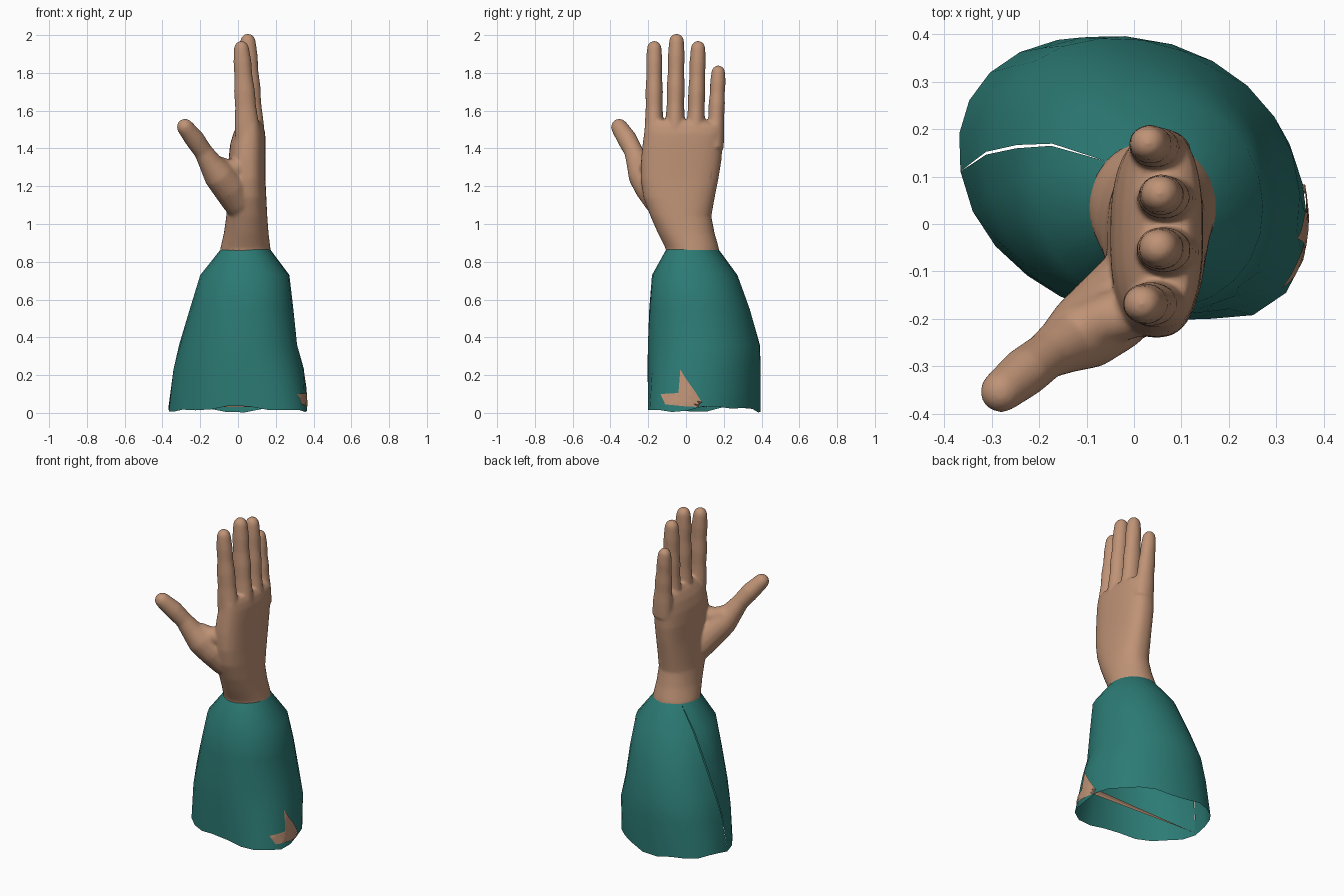
import bpy, bmesh, math
from mathutils import Vector

if "Cube" in bpy.data.objects:
    bpy.data.objects.remove(bpy.data.objects["Cube"])


def material(name, rgb):
    m = bpy.data.materials.new(name)
    m.diffuse_color = (*rgb, 1)
    m.use_nodes = True
    m.node_tree.nodes["Principled BSDF"].inputs["Base Color"].default_value = m.diffuse_color
    return m


skin = material("skin", (0.52, 0.29, 0.18))
cloth = material("cloth", (0.025, 0.195, 0.175))


def make_object(name, bm, mat):
    me = bpy.data.meshes.new(name)
    bm.to_mesh(me)
    bm.free()
    me.materials.append(mat)
    ob = bpy.data.objects.new(name, me)
    bpy.context.collection.objects.link(ob)
    return ob


def smooth(ob, angle):
    bpy.ops.object.select_all(action='DESELECT')
    ob.select_set(True)
    bpy.context.view_layer.objects.active = ob
    bpy.ops.object.shade_smooth_by_angle(angle=math.radians(angle))


def superpow(v, n):
    return math.copysign(abs(v) ** (2 / n), v)


def skin_rings(bm, rings, closed=True, caps=True):
    rows = [[bm.verts.new(p) for p in ring] for ring in rings]
    n = len(rows[0])
    for a, b in zip(rows, rows[1:]):
        for i in range(n if closed else n - 1):
            j = (i + 1) % n
            bm.faces.new((a[i], a[j], b[j], b[i]))
    if caps:
        bm.faces.new(rows[0][::-1])
        bm.faces.new(rows[-1])


def digit(bm, path, depth=1.0, sides=16):
    """Tube through (x, y, z, radius) points with a round tip; depth widens the base."""
    pts = [(Vector(p[:3]), p[3]) for p in path]
    end, r = pts[-1]
    d = (end - pts[-2][0]).normalized()
    for a in (25, 50, 70, 84):
        a = math.radians(a)
        pts.append((end + d * r * math.sin(a), r * math.cos(a)))
    rings = []
    for i, (c, rad) in enumerate(pts):
        t = (pts[min(i + 1, len(pts) - 1)][0] - pts[max(i - 1, 0)][0]).normalized()
        u = Vector((0, 1, 0)).cross(t).normalized()
        v = t.cross(u)
        w = 1 + (depth - 1) * max(0, 1 - i / len(path))
        rings.append([c + rad * (u * w * math.cos(k) + v * math.sin(k))
                      for k in (math.tau * s / sides for s in range(sides))])
    skin_rings(bm, rings)


# Palm and wrist: z, x min, x max, y min, y max
bm = bmesh.new()
palm = [(0.80, -0.098, 0.18, -0.10, 0.18), (0.87, -0.094, 0.172, -0.108, 0.175),
        (0.95, -0.075, 0.162, -0.148, 0.152), (1.04, -0.062, 0.155, -0.188, 0.134),
        (1.14, -0.057, 0.15, -0.225, 0.152), (1.24, -0.05, 0.145, -0.24, 0.172),
        (1.34, -0.05, 0.145, -0.238, 0.188), (1.42, -0.042, 0.146, -0.23, 0.193),
        (1.48, -0.025, 0.144, -0.222, 0.2), (1.52, -0.005, 0.134, -0.218, 0.195),
        (1.55, 0.02, 0.115, -0.205, 0.11)]
rings = []
for z, x0, x1, y0, y1 in palm:
    e = 2.0 + 0.5 * min(1, max(0, (z - 0.9) / 0.3))
    rings.append([((x0 + x1) / 2 + (x1 - x0) / 2 * superpow(math.cos(t), e),
                   (y0 + y1) / 2 + (y1 - y0) / 2 * superpow(math.sin(t), e), z)
                  for t in (math.tau * i / 40 for i in range(40))])
skin_rings(bm, rings)

# Four fingers: base x, base y, tip x, tip y, tip z, base radius, tip radius
for bx, by, tx, ty, tz, r0, r1 in [(0.056, -0.169, 0.018, -0.168, 1.97, 0.051, 0.039),
                                   (0.075, -0.06, 0.052, -0.05, 2.008, 0.053, 0.040),
                                   (0.072, 0.048, 0.055, 0.064, 1.97, 0.050, 0.039),
                                   (0.058, 0.152, 0.030, 0.171, 1.84, 0.048, 0.037)]:
    z0, z1 = 1.40, tz - r1
    path = []
    for f, s in [(0, 0), (0.25, 0.1), (0.42, 0.5), (0.57, 0.35), (0.72, 0.75), (0.86, 0.6), (1, 1)]:
        path.append((bx + (tx - bx) * f, by + (ty - by) * f, z0 + (z1 - z0) * f, r0 + (r1 - r0) * s))
    digit(bm, path, depth=1.35)

# Thumb with its fleshy base, and the web joining it to the palm
digit(bm, [(0.035, -0.09, 1.06, 0.075), (0.0, -0.135, 1.13, 0.09), (-0.05, -0.185, 1.20, 0.09),
           (-0.105, -0.228, 1.265, 0.082), (-0.148, -0.255, 1.325, 0.062), (-0.185, -0.278, 1.385, 0.05),
           (-0.23, -0.312, 1.45, 0.053), (-0.28, -0.353, 1.513, 0.045)])
digit(bm, [(-0.12, -0.225, 1.31, 0.055), (-0.06, -0.2, 1.29, 0.055), (0.0, -0.185, 1.295, 0.055),
           (0.05, -0.17, 1.32, 0.05)])
hand = make_object("hand", bm, skin)

# Fuse the hand into one soft surface
m = hand.modifiers.new("fuse", 'REMESH')
m.mode = 'VOXEL'
m.voxel_size = 0.0065
m = hand.modifiers.new("soften", 'SMOOTH')
m.factor = 0.5
m.iterations = 16
m = hand.modifiers.new("reduce", 'DECIMATE')
m.ratio = 0.25
dg = bpy.context.evaluated_depsgraph_get()
fused = bpy.data.meshes.new_from_object(hand.evaluated_get(dg))
hand.modifiers.clear()
hand.data = fused
if not fused.materials:
    fused.materials.append(skin)

# Open the wrist end inside the cuff
bm = bmesh.new()
bm.from_mesh(fused)
bmesh.ops.bisect_plane(bm, geom=bm.verts[:] + bm.edges[:] + bm.faces[:], dist=1e-5,
                       plane_co=(0, 0, 0.85), plane_no=(0, 0, -1), clear_outer=True)
bm.to_mesh(fused)
bm.free()
smooth(hand, 75)

# Sleeve: open shell with a slanting seam; z, x min, x max, y min, y max, seam angle, gap
sleeve_rows = [(0.02, -0.37, 0.358, -0.2, 0.395, 3.3, 0.0),
               (0.23, -0.342, 0.35, -0.205, 0.397, 3.2, 0.005),
               (0.36, -0.312, 0.313, -0.203, 0.392, 3.1, 0.01),
               (0.55, -0.255, 0.293, -0.195, 0.338, 2.9, 0.014),
               (0.73, -0.2, 0.272, -0.18, 0.272, 2.65, 0.012),
               (0.865, -0.092, 0.171, -0.105, 0.173, 2.4, 0.0)]
N = 24
bm = bmesh.new()
rings = []
for k, (z, x0, x1, y0, y1, seam, gap) in enumerate(sleeve_rows):
    lean = 0.2 * (1 - z)
    ring = []
    for i in range(N + 1):
        t = seam + gap + (math.tau - 2 * gap) * i / N
        wave = 0.012 * math.sin(3 * t) + 0.008 * math.sin(7 * t) if k == 0 else 0
        # the front right of the hem flares into a soft corner
        flare = 1 + (0.10 * max(0, math.cos(t + 0.75)) ** 6 if k == 0 else 0)
        ring.append(((x0 + x1) / 2 + flare * (x1 - x0) / 2 * superpow(math.cos(t), 2.1),
                     max(y0, (y0 + y1) / 2 + flare * (y1 - y0) / 2 * superpow(math.sin(t - lean), 2.1)),
                     z + wave))
    rings.append(ring)
skin_rings(bm, rings, closed=False, caps=False)
sleeve = make_object("sleeve", bm, cloth)
smooth(sleeve, 45)

# Skin showing through the torn cuff, laid on the sleeve's right side
bpy.context.view_layer.update()
outline = [Vector(p) for p in [(-0.135, 0.10), (-0.04, 0.105), (-0.03, 0.23), (0.0, 0.18),
                               (0.05, 0.11), (0.1, 0.03), (-0.01, 0.035), (-0.11, 0.045)]]
centre = Vector((-0.02, 0.09))
bm = bmesh.new()
rings = []
for f in (0.02, 0.25, 0.5, 0.75, 1):
    ring = []
    for i, p in enumerate(outline):
        for g in (0, 0.33, 0.67):
            q = centre + (p.lerp(outline[(i + 1) % len(outline)], g) - centre) * f
            hit, loc, nor, idx = sleeve.ray_cast(Vector((1, q.x, q.y)), Vector((-1, 0, 0)))
            ring.append(((loc.x if hit else 0.34) + 0.006, q.x, q.y))
    rings.append(ring)
skin_rings(bm, rings)
bm.faces.ensure_lookup_table()
bm.faces.remove(bm.faces[-1])
bmesh.ops.recalc_face_normals(bm, faces=bm.faces)
make_object("cuff_tear", bm, skin)
